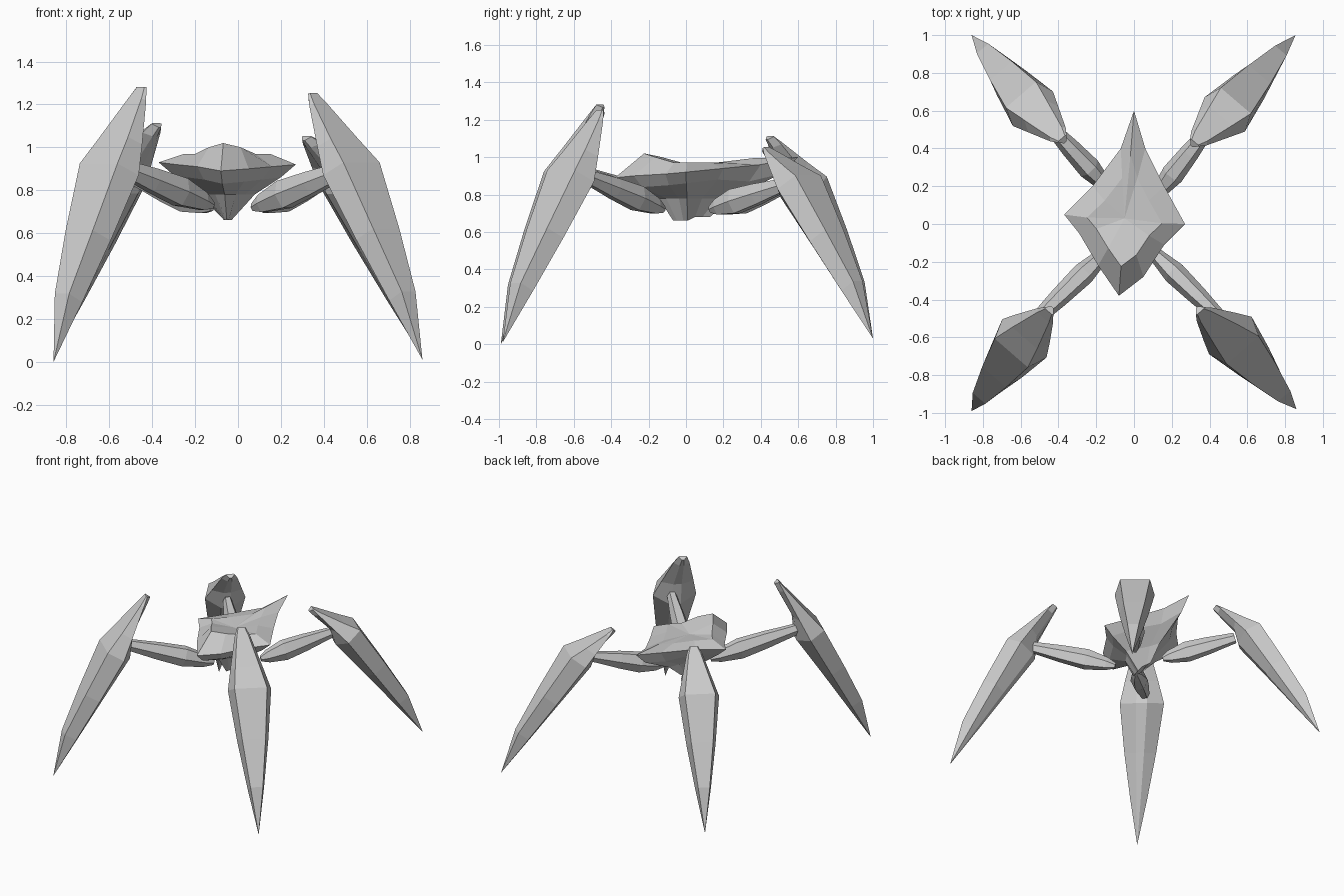
import bpy, bmesh, math
from mathutils import Vector as V

cube = bpy.data.objects.get("Cube")
if cube:
    bpy.data.objects.remove(cube, do_unlink=True)

# One plain grey for the whole model
grey = bpy.data.materials.new("stone_grey")
grey.use_nodes = True
colour = (0.6, 0.6, 0.6, 1)
grey.diffuse_color = colour
grey.node_tree.nodes["Principled BSDF"].inputs["Base Color"].default_value = colour


def loft(name, rings, end_point=None):
    """Skin a list of equal rings, close the start, close the end flat or to a point."""
    bm = bmesh.new()
    rows = [[bm.verts.new(p) for p in ring] for ring in rings]
    count = len(rows[0])
    for a, b in zip(rows, rows[1:]):
        for i in range(count):
            j = (i + 1) % count
            bm.faces.new((a[i], a[j], b[j], b[i]))
    bm.faces.new(rows[0])
    if end_point is None:
        bm.faces.new(rows[-1])
    else:
        tip = bm.verts.new(end_point)
        for i in range(count):
            bm.faces.new((rows[-1][i], rows[-1][(i + 1) % count], tip))
    bmesh.ops.recalc_face_normals(bm, faces=bm.faces)
    mesh = bpy.data.meshes.new(name)
    bm.to_mesh(mesh)
    bm.free()
    mesh.materials.append(grey)
    obj = bpy.data.objects.new(name, mesh)
    bpy.context.collection.objects.link(obj)


def blade(name, top, wide, tip, width):
    """Long shin: bulging outer shell, inner ridge at the knee, point on the ground."""
    out = V((tip.x, tip.y, 0)).normalized()
    side = V((-out.y, out.x, 0))
    axis = (top - tip).normalized()
    normal = (out - axis * out.dot(axis)).normalized()
    # edge centre, half width, outer bulge, inner depth
    stations = [
        (top, 0.03, 0.005, 0.03),
        (top.lerp(wide, 0.15), 0.055, 0.02, 0.03),
        (top.lerp(wide, 0.65), width * 0.75, 0.075, 0.025),
        (wide, width, 0.118, 0.08),
        (wide.lerp(tip, 0.35), width * 0.72, 0.105, 0.05),
        (wide.lerp(tip, 0.68), width * 0.38, 0.085, 0.025),
    ]
    rings = []
    for centre, w, bulge, depth in stations:
        ridge = centre + normal * bulge
        inner = centre - normal * depth
        rings.append([ridge + side * w * 0.75, centre + side * w, inner + side * w * 0.25,
                      inner - side * w * 0.25, centre - side * w, ridge - side * w * 0.75])
    loft(name, rings, tip)


def thigh(name, hip, knee):
    """Six-sided limb, swelling near the body and narrowing into the shin."""
    run = knee - hip
    side = V((-run.y, run.x, 0)).normalized()
    up = run.cross(side).normalized()
    rings = []
    for t, r in ((0, 0.02), (0.12, 0.048), (0.4, 0.076), (0.75, 0.064), (1, 0.05), (1.2, 0.04)):
        centre = hip.lerp(knee, t)
        rings.append([centre + side * math.cos(math.tau * k / 6) * r * 0.8
                      + up * math.sin(math.tau * k / 6) * r for k in range(6)])
    loft(name, rings)


# Legs: hip, knee, hood top, widest point, ground tip, half width
legs = {
    "front_right": ((-.12, -.12, .73), (-.49, -.48, .885), (-.45, -.46, 1.28),
                    (-.58, -.605, .87), (-.86, -.99, 0), .155),
    "front_left": ((.07, -.12, .72), (.43, -.47, .87), (.35, -.46, 1.25),
                   (.51, -.59, .87), (.86, -.98, .01), .15),
    "back_left": ((.10, .13, .72), (.36, .46, .83), (.32, .43, 1.05),
                  (.48, .58, .83), (.855, 1, .03), .14),
    "back_right": ((-.12, .17, .72), (-.41, .48, .83), (-.38, .45, 1.11),
                   (-.535, .61, .83), (-.86, 1, .03), .14),
}
for name, (hip, knee, top, wide, tip, width) in legs.items():
    thigh(name + "_thigh", V(hip), V(knee))
    blade(name + "_blade", V(top), V(wide), V(tip), width)

# Body: a slightly skewed kite with a raised tail spike and a crown at the front
rim = [V(p) for p in (
    (0, .60, 1.0), (.06, .40, .96), (.16, .20, .94), (.27, 0, .92),
    (.16, -.11, .91), (.05, -.28, .90), (-.08, -.38, .89), (-.19, -.22, .91),
    (-.29, -.05, .92), (-.37, .05, .93), (-.22, .20, .95), (-.07, .40, .96))]
centre = V((-.05, .01, 0))


def inset(scale_x, scale_y, height):
    """Copy the rim, drawn in towards the middle, at a height set point by point."""
    return [V((centre.x + (p.x - centre.x) * scale_x,
               centre.y + (p.y - centre.y) * scale_y, height(i, p)))
            for i, p in enumerate(rim)]


crown = {6: 1.02, 5: 1.0, 7: 1.0, 0: .995}
body_rings = [
    inset(0.06, 0.20, lambda i, p: 0.68 if p.y > 0 else 0.66),
    inset(0.40, 0.40, lambda i, p: 0.78),
    inset(0.78, 0.84, lambda i, p: p.z - (0.09 if p.y > 0.3 else 0.06)),
    rim,
    inset(0.62, 0.60, lambda i, p: crown.get(i, 0.97)),
]
loft("body", body_rings, V((-.05, .03, .955)))
